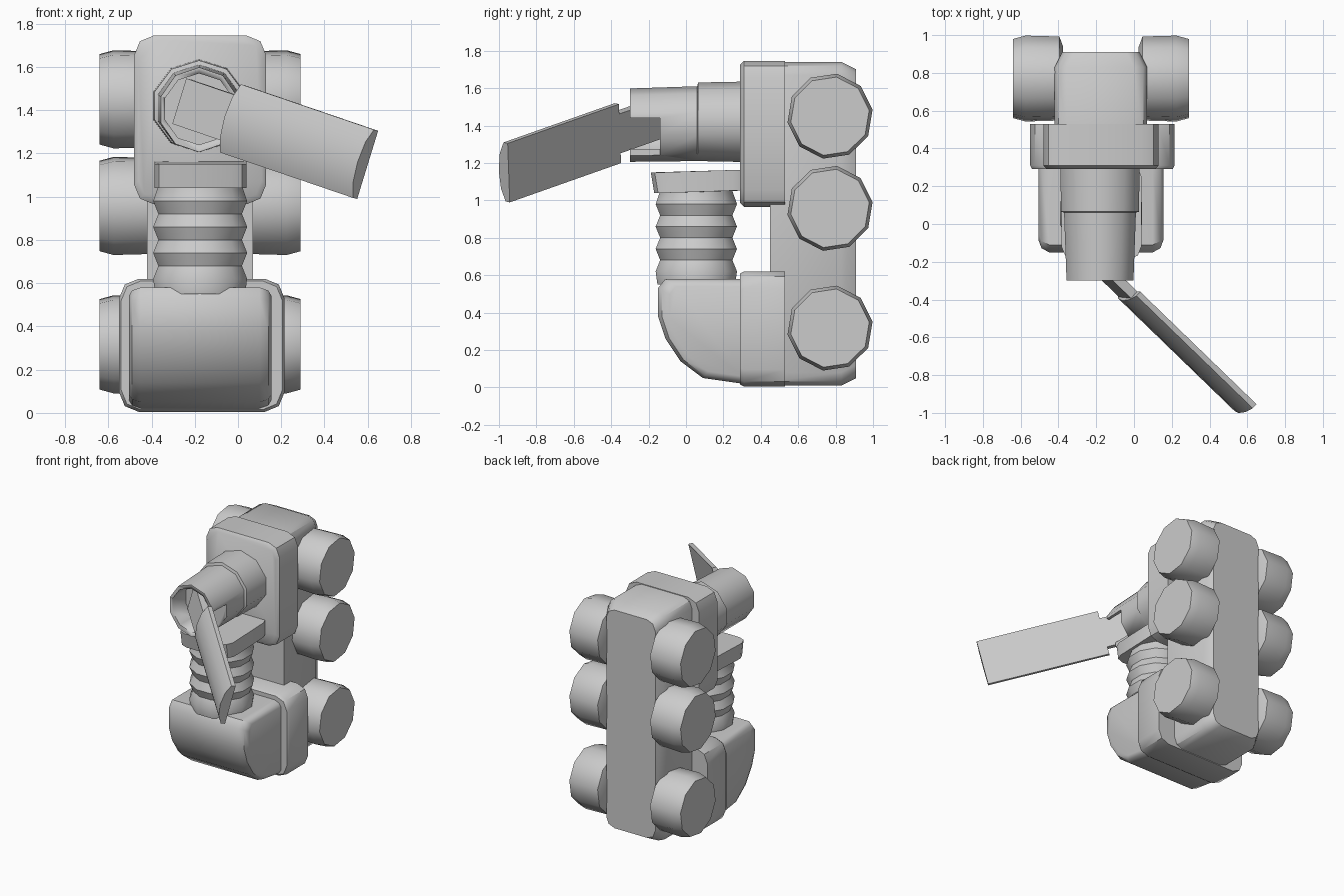
import bpy, bmesh, math
from mathutils import Vector

if "Cube" in bpy.data.objects:
    bpy.data.objects.remove(bpy.data.objects["Cube"])

CX = -0.175  # symmetry plane of the vehicle


def finish(bm, name, angle=40):
    bmesh.ops.recalc_face_normals(bm, faces=bm.faces)
    me = bpy.data.meshes.new(name)
    bm.to_mesh(me)
    bm.free()
    ob = bpy.data.objects.new(name, me)
    bpy.context.collection.objects.link(ob)
    bpy.ops.object.select_all(action='DESELECT')
    ob.select_set(True)
    bpy.context.view_layer.objects.active = ob
    bpy.ops.object.shade_smooth_by_angle(angle=math.radians(angle))
    return ob


def loft(name, rings, angle=40):
    bm = bmesh.new()
    vs = [[bm.verts.new(p) for p in r] for r in rings]
    n = len(vs[0])
    for a, b in zip(vs, vs[1:]):
        for i in range(n):
            bm.faces.new((a[i], a[(i + 1) % n], b[(i + 1) % n], b[i]))
    bm.faces.new(vs[0])
    bm.faces.new(vs[-1])
    return finish(bm, name, angle)


def circle(r, n, phase=0.0):
    return [(r * math.cos(phase + i * math.tau / n), r * math.sin(phase + i * math.tau / n))
            for i in range(n)]


def rounded_rect(x0, x1, z0, z1, r, seg=2):
    pts = []
    for cx, cz, a in ((x1 - r, z1 - r, 0), (x0 + r, z1 - r, 90), (x0 + r, z0 + r, 180), (x1 - r, z0 + r, 270)):
        for i in range(seg + 1):
            t = math.radians(a + 90 * i / seg)
            pts.append((cx + r * math.cos(t), cz + r * math.sin(t)))
    return pts


def slab(name, x0, x1, z0, z1, r, ys):
    # ys: (y, inset) pairs
    return loft(name, [[(x, y, z) for x, z in rounded_rect(x0 + i, x1 - i, z0 + i, z1 - i, r)]
                       for y, i in ys])


def cut(ob, cutter):
    m = ob.modifiers.new("cut", 'BOOLEAN')
    m.object = cutter
    m.solver = 'EXACT'
    bpy.context.view_layer.objects.active = ob
    bpy.ops.object.modifier_apply(modifier=m.name)
    bpy.data.objects.remove(cutter)


# long chassis and the two wide body blocks
slab("chassis", -0.42, 0.07, 0.01, 1.74, 0.07, [(0.45, 0), (0.83, 0), (0.91, 0.04)])
slab("upper_block", -0.48, 0.13, 0.965, 1.745, 0.09, [(0.29, 0.02), (0.31, 0), (0.53, 0)])
slab("lower_block", -0.55, 0.215, 0.005, 0.62, 0.09, [(0.29, 0.01), (0.31, 0), (0.53, 0)])

# rounded nose: side profile swept across x with softened ends
side = [(0.30, 0.58), (-0.11, 0.58), (-0.15, 0.53), (-0.15, 0.38), (-0.11, 0.26),
        (-0.03, 0.14), (0.09, 0.05), (0.30, 0.02)]


def nose_ring(x, s):
    return [(x, 0.30 + (y - 0.30) * s, 0.30 + (z - 0.30) * s) for y, z in side]


loft("nose", [nose_ring(-0.505, 0.86), nose_ring(-0.49, 0.95), nose_ring(-0.45, 1),
              nose_ring(0.10, 1), nose_ring(0.14, 0.95), nose_ring(0.155, 0.86)])

# ribbed hose and its flared cap
prof = [(0.215, 0.55), (0.225, 0.62), (0.20, 0.68), (0.225, 0.74), (0.20, 0.80),
        (0.225, 0.86), (0.20, 0.92), (0.225, 0.98), (0.20, 1.05), (0.20, 1.08)]
loft("ribbed_hose", [[(CX + x, 0.055 + y, z) for x, y in circle(r, 12, math.pi / 12)]
                     for r, z in prof], 35)
loft("hose_cap", [[(x, y + (0.0 if y > 0 else -k), z + (0.012 if y > 0 else 0))
                   for x, y in rounded_rect(-0.385, 0.04, -0.17, 0.32, 0.07)]
                  for z, k in ((1.04, 0), (1.15, 0.018))])

# round wheels, three per side
for side_name, s in (("left", -1), ("right", 1)):
    for pos, z in (("top", 1.45), ("middle", 0.957), ("bottom", 0.317)):
        rings = [(0.20, 0.17), (0.22, 0.225), (0.40, 0.23), (0.465, 0.212)]
        loft(f"wheel_{pos}_{side_name}",
             [[(CX + s * d, 0.77 + y, z + h) for y, h in circle(r, 10, 0.15)] for d, r in rings], 40)

# hollow barrel with a notch on its right lower side
barrel = loft("barrel", [[(CX - 0.005 + x * k, y, c + z) for x, z in circle(r, 10, math.pi / 10)]
                         for y, r, c, k in ((0.32, 0.215, 1.42, 1.03), (0.065, 0.21, 1.42, 1.03),
                                            (0.06, 0.2, 1.41, 1), (-0.30, 0.196, 1.402, 0.95))])
bore = loft("bore", [[(CX - 0.005 + x, y, 1.405 + z) for x, z in circle(0.165, 10, math.pi / 10)]
                     for y in (-0.5, -0.14)])
cut(barrel, bore)
notch = loft("notch", [[(x, y, z) for x, z in ((-0.08, 1.1), (0.3, 1.1), (0.3, 1.44), (-0.08, 1.44))]
                       for y in (-0.5, -0.14)])
cut(barrel, notch)

# tilted paddle and the stem holding it
near, far = Vector((-0.035, -0.375, 1.362)), Vector((0.58, -0.97, 1.152))
d = (far - near).normalized()
w = Vector((0.1, -0.015, 0.31))
w = (w - d * w.dot(d)).normalized()
n = d.cross(w)
if n.y > 0:
    n = -n


def bar(name, a, b, section):
    return loft(name, [[p + w * u + n * v for u, v in section] for p in (a, b)])


bar("paddle", near, far, [(-0.165, -0.03), (0.165, -0.03), (0.165, 0.0), (0.10, 0.03),
                          (0.0, 0.042), (-0.10, 0.03), (-0.165, 0.0)])
bar("paddle_stem", near - d * 0.32, near + d * 0.03,
    [(-0.11, -0.03), (0.11, -0.03), (0.11, 0.02), (-0.11, 0.02)])
